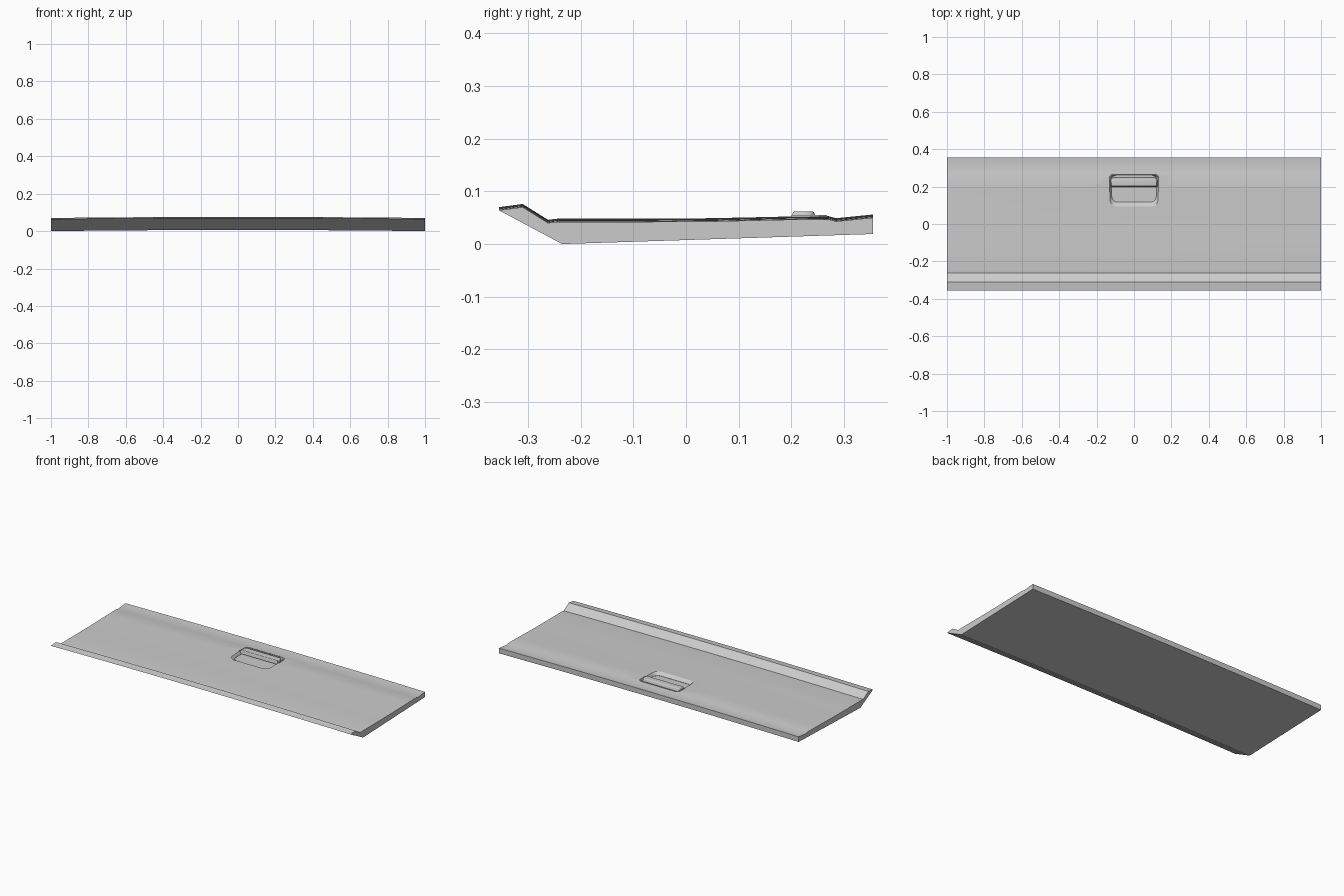
import bpy, bmesh, math

if "Cube" in bpy.data.objects:
    bpy.data.objects.remove(bpy.data.objects["Cube"], do_unlink=True)

paint = bpy.data.materials.new("light_grey_paint")
paint.use_nodes = True
grey = (0.6, 0.6, 0.6, 1)
paint.diffuse_color = grey
paint.node_tree.nodes["Principled BSDF"].inputs["Base Color"].default_value = grey


def crown(x):
    """Slight drop of the sheet towards its two ends."""
    return -0.006 * x * x


def make_object(name, bm, angle=25):
    bmesh.ops.recalc_face_normals(bm, faces=bm.faces)
    mesh = bpy.data.meshes.new(name)
    bm.to_mesh(mesh)
    bm.free()
    mesh.materials.append(paint)
    obj = bpy.data.objects.new(name, mesh)
    bpy.context.collection.objects.link(obj)
    smooth(obj, angle)
    return obj


def smooth(obj, angle=25):
    bpy.ops.object.select_all(action="DESELECT")
    obj.select_set(True)
    bpy.context.view_layer.objects.active = obj
    bpy.ops.object.shade_smooth_by_angle(angle=math.radians(angle))


def loft(profile, xs):
    """Sweep a (y, z) profile along x, following the crown."""
    bm = bmesh.new()
    rings = [[bm.verts.new((x, y, z + crown(x))) for y, z in profile] for x in xs]
    n = len(profile)
    for a, b in zip(rings, rings[1:]):
        for i in range(n):
            j = (i + 1) % n
            bm.faces.new((a[i], a[j], b[j], b[i]))
    bm.faces.new(rings[0])
    bm.faces.new(rings[-1])
    return bm


def frustum(bottom, top):
    """Block between two rectangles given as (half width, y front, y back, z)."""
    bm = bmesh.new()
    rings = []
    for w, y0, y1, z in (bottom, top):
        rings.append([bm.verts.new(c) for c in ((-w, y0, z), (w, y0, z), (w, y1, z), (-w, y1, z))])
    low, high = rings
    bm.faces.new(low)
    bm.faces.new(high)
    for i in range(4):
        j = (i + 1) % 4
        bm.faces.new((low[i], low[j], high[j], high[i]))
    return bm


def round_edges(bm, test, width, segments=4):
    edges = [e for e in bm.edges if test(e)]
    bmesh.ops.bevel(bm, geom=edges, offset=width, segments=segments,
                    profile=0.5, affect="EDGES", clamp_overlap=True)


def upright(e):
    return abs(e.verts[0].co.z - e.verts[1].co.z) > 0.005


# Pressed panel with raised front lip and a shallow crease near the back
panel_profile = [
    (-0.235, 0.006), (0.355, 0.025), (0.355, 0.056), (0.285, 0.049),
    (0.270, 0.053), (0.18, 0.052), (0.05, 0.049), (-0.10, 0.048),
    (-0.245, 0.048), (-0.262, 0.046), (-0.310, 0.076), (-0.355, 0.070),
]
panel = make_object("tailgate_panel", loft(panel_profile, [i / 8 for i in range(-8, 9)]))

# Scooped hand recess cut into the panel
bm = frustum((0.118, 0.12, 0.261, 0.034), (0.145, 0.055, 0.265, 0.075))
round_edges(bm, upright, 0.025)
round_edges(bm, lambda e: all(v.co.z < 0.035 for v in e.verts), 0.006, 3)
cutter = make_object("recess_cutter", bm)
cutter.hide_render = True
cut = panel.modifiers.new("recess", "BOOLEAN")
cut.operation = "DIFFERENCE"
cut.solver = "EXACT"
cut.object = cutter
bpy.context.view_layer.objects.active = panel
bpy.ops.object.modifier_apply(modifier=cut.name)
bpy.data.objects.remove(cutter, do_unlink=True)
smooth(panel)

# Pull handle bridging the back of the recess
bm = frustum((0.126, 0.199, 0.248, 0.040), (0.122, 0.203, 0.243, 0.062))
round_edges(bm, lambda e: upright(e) and e.verts[0].co.y > 0.22, 0.016)
round_edges(bm, lambda e: all(v.co.z > 0.061 for v in e.verts), 0.004, 3)
make_object("pull_handle", bm, 40)

# Thin raised rim around the back of the recess, with rounded corners
rim = bpy.data.curves.new("handle_rim", "CURVE")
rim.dimensions = "3D"
rim.bevel_depth = 0.003
rim.bevel_resolution = 2
rim.use_fill_caps = True
arc = [(0.108 + 0.024 * math.cos(t), 0.241 + 0.024 * math.sin(t))
       for t in (k * math.pi / 12 for k in range(7))]
half = [(0.132, 0.2)] + arc
path = half + [(-x, y) for x, y in reversed(half)]
spline = rim.splines.new("POLY")
spline.points.add(len(path) - 1)
for p, (x, y) in zip(spline.points, path):
    p.co = (x, y, 0.0525, 1)
rim.materials.append(paint)
bpy.context.collection.objects.link(bpy.data.objects.new("handle_rim", rim))
